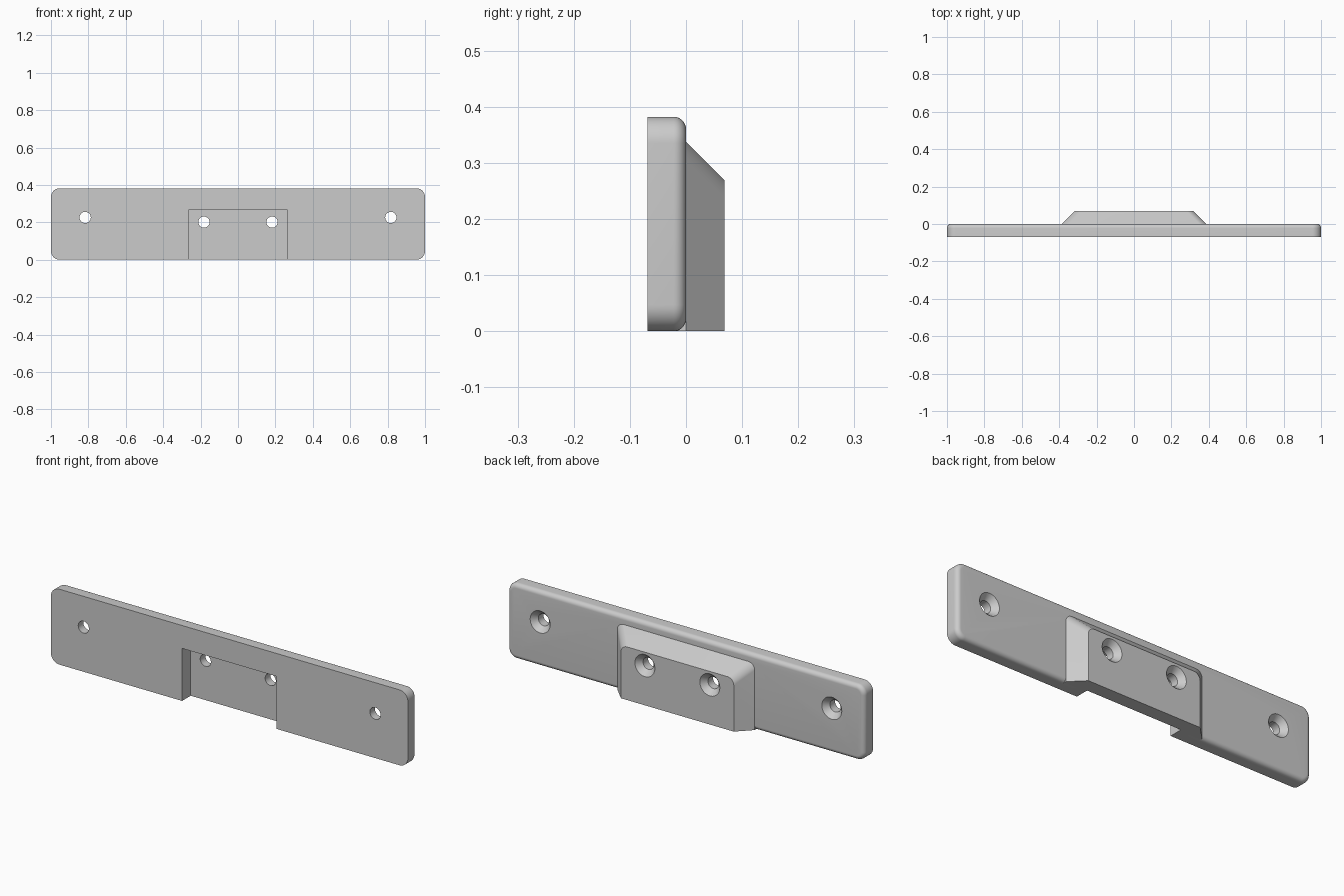
import bpy, bmesh, math

cube = bpy.data.objects.get("Cube")
if cube:
    bpy.data.objects.remove(cube, do_unlink=True)

grey = bpy.data.materials.new("light grey")
grey.use_nodes = True
grey.diffuse_color = (0.6, 0.6, 0.6, 1)
grey.node_tree.nodes["Principled BSDF"].inputs["Base Color"].default_value = (0.6, 0.6, 0.6, 1)


def outline(half, z0, z1, r_low, r_high, y, steps=10):
    """Upright rectangle with rounded corners, as a ring of points."""
    pts = []
    corners = [(1, z1, r_high, 0), (-1, z1, r_high, 90),
               (-1, z0, r_low, 180), (1, z0, r_low, 270)]
    for side, z, r, start in corners:
        cx = side * (half - r)
        cz = z - r if z == z1 else z + r
        for i in range(steps + 1 if r else 1):
            a = math.radians(start + 90 * i / steps)
            pts.append((cx + r * math.cos(a), y, cz + r * math.sin(a)))
    return pts


def loft(name, rings):
    """Closed solid through rings with equal point counts."""
    bm = bmesh.new()
    loops = [[bm.verts.new(p) for p in ring] for ring in rings]
    n = len(loops[0])
    for a, b in zip(loops, loops[1:]):
        for i in range(n):
            j = (i + 1) % n
            bm.faces.new((a[i], a[j], b[j], b[i]))
    bm.faces.new(loops[0])
    bm.faces.new(loops[-1])
    bmesh.ops.recalc_face_normals(bm, faces=bm.faces[:])
    mesh = bpy.data.meshes.new(name)
    bm.to_mesh(mesh)
    bm.free()
    mesh.materials.append(grey)
    obj = bpy.data.objects.new(name, mesh)
    bpy.context.collection.objects.link(obj)
    return obj


def combine(target, tool, operation):
    mod = target.modifiers.new(operation.lower(), "BOOLEAN")
    mod.operation = operation
    mod.solver = "EXACT"
    mod.object = tool
    bpy.context.view_layer.objects.active = target
    bpy.ops.object.modifier_apply(modifier=mod.name)
    bpy.data.objects.remove(tool, do_unlink=True)


def screw_hole(x, z, back):
    """Straight bore with a conical countersink opening at the back."""
    profile = [(-0.1, 0.03), (back - 0.028, 0.03), (back, 0.056), (back + 0.01, 0.065)]
    rings = []
    for y, r in profile:
        angles = [2 * math.pi * i / 40 for i in range(40)]
        rings.append([(x + r * math.cos(a), y, z + r * math.sin(a)) for a in angles])
    return loft("screw_hole", rings)


# Long plate with a rounded back edge
HEIGHT, FRONT, BACK, FILLET = 0.382, -0.069, 0.0, 0.022
rings = [outline(1, 0, HEIGHT, 0.047, 0.047, FRONT)]
for i in range(9):
    a = math.radians(90 * i / 8)
    inset = FILLET * (1 - math.cos(a))
    y = BACK - FILLET + FILLET * math.sin(a)
    r = 0.047 - inset
    rings.append(outline(1 - inset, inset, HEIGHT - inset, r, r, y))
plate = loft("mounting_plate", rings)

# Bevelled raised block on the back
block = loft("raised_block", [outline(0.385, 0, 0.338, 0, 0.035, -0.03),
                              outline(0.385, 0, 0.338, 0, 0.035, BACK),
                              outline(0.316, 0, 0.269, 0, 0.035, 0.069)])
combine(plate, block, "UNION")

# Pocket in the front, open at the bottom
pocket = loft("pocket", [outline(0.265, -0.1, 0.266, 0, 0, -0.1),
                         outline(0.265, -0.1, 0.266, 0, 0, 0.0)])
combine(plate, pocket, "DIFFERENCE")

# Countersunk screw holes
for side in (-1, 1):
    combine(plate, screw_hole(side * 0.817, 0.226, BACK), "DIFFERENCE")
    combine(plate, screw_hole(side * 0.182, 0.201, 0.069), "DIFFERENCE")

bpy.ops.object.select_all(action="DESELECT")
plate.select_set(True)
bpy.context.view_layer.objects.active = plate
bpy.ops.object.shade_smooth_by_angle(angle=math.radians(30))
